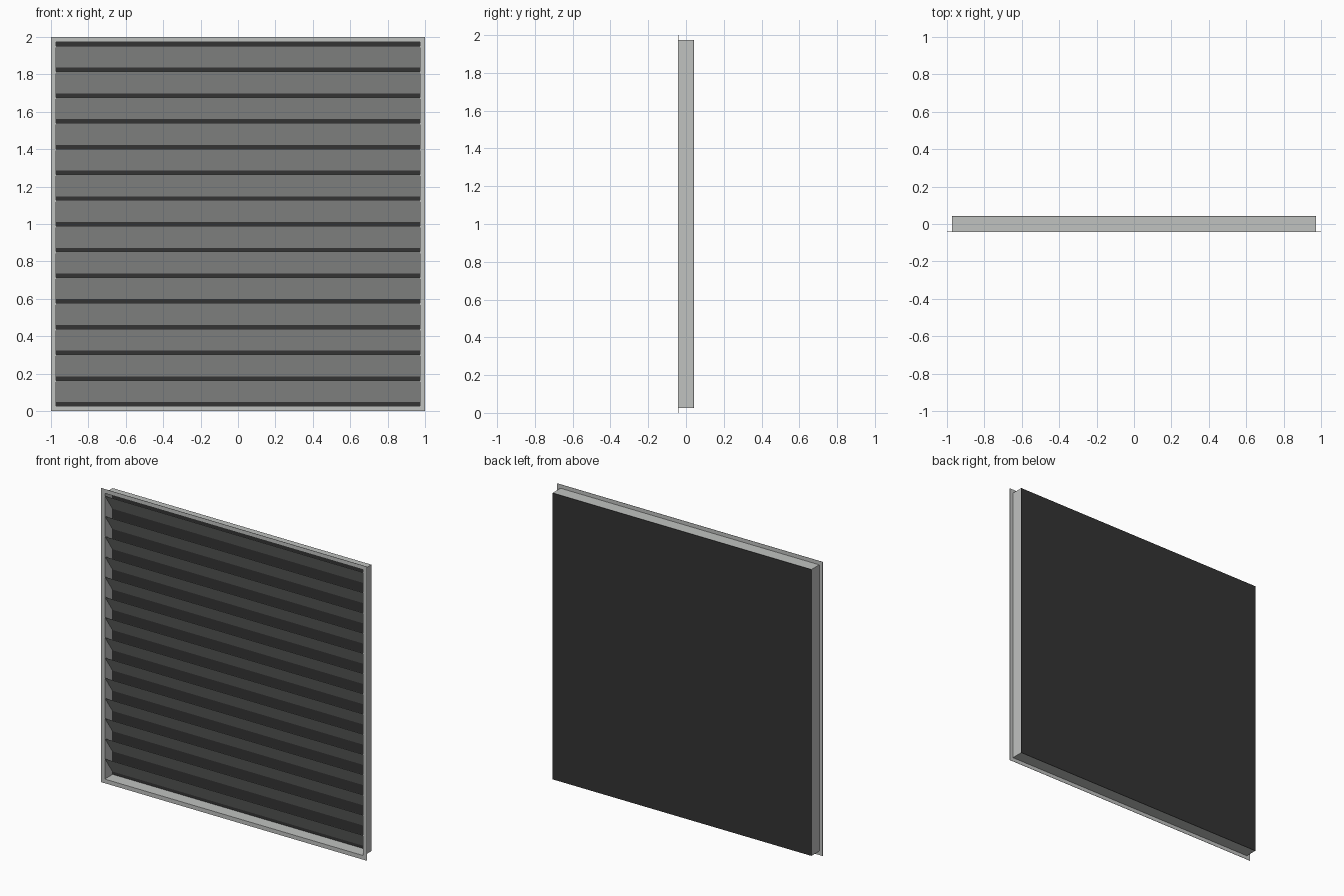
import bpy
import bmesh

cube = bpy.data.objects.get("Cube")
if cube:
    bpy.data.objects.remove(cube, do_unlink=True)

FRONT, BACK = -0.043, 0.043   # depth range
HALF = 0.974                  # half size of the sleeve
SHEET = 0.002                 # sheet metal thickness
SLATS, PITCH, RISE = 14, 0.1375, 0.1165


def material(name, colour):
    mat = bpy.data.materials.new(name)
    mat.use_nodes = True
    mat.diffuse_color = colour
    bsdf = mat.node_tree.nodes["Principled BSDF"]
    bsdf.inputs["Base Color"].default_value = colour
    bsdf.inputs["Roughness"].default_value = 0.6
    return mat


def finish(name, bm, mat):
    bmesh.ops.recalc_face_normals(bm, faces=bm.faces)
    mesh = bpy.data.meshes.new(name)
    bm.to_mesh(mesh)
    bm.free()
    mesh.materials.append(mat)
    obj = bpy.data.objects.new(name, mesh)
    bpy.context.collection.objects.link(obj)
    return obj


def square_ring(name, outer, inner, y0, y1, mat):
    """Sweep a rectangular section round a square opening, mitred at corners."""
    bm = bmesh.new()
    section = [(outer, y0), (outer, y1), (inner, y1), (inner, y0)]
    corners = [(-1, -1), (1, -1), (1, 1), (-1, 1)]
    loops = [[bm.verts.new((sx * h, y, 1 + sz * h)) for h, y in section]
             for sx, sz in corners]
    for i in range(4):
        a, b = loops[i], loops[(i + 1) % 4]
        for j in range(4):
            k = (j + 1) % 4
            bm.faces.new((a[j], a[k], b[k], b[j]))
    return finish(name, bm, mat)


def extruded(name, profile, half_width, mat):
    """Extrude a closed (y, z) profile along x."""
    bm = bmesh.new()
    face = bm.faces.new([bm.verts.new((-half_width, y, z)) for y, z in profile])
    out = bmesh.ops.extrude_face_region(bm, geom=[face])
    verts = [v for v in out["geom"] if isinstance(v, bmesh.types.BMVert)]
    bmesh.ops.translate(bm, verts=verts, vec=(2 * half_width, 0, 0))
    return finish(name, bm, mat)


metal = material("light grey metal", (0.53, 0.54, 0.53, 1))
dark = material("dark backing", (0.033, 0.033, 0.033, 1))

# Frame: front flange and the sleeve behind it
square_ring("front_flange", 1.0, HALF - SHEET, FRONT, FRONT + SHEET, metal)
square_ring("sleeve", HALF, HALF - SHEET, FRONT + SHEET, BACK - SHEET, metal)

# Backing sheet closing the sleeve
extruded("backing", [(BACK - SHEET, 1 - HALF), (BACK, 1 - HALF),
                     (BACK, 1 + HALF), (BACK - SHEET, 1 + HALF)], HALF, dark)

# Sloping slats, top edge at the front and bottom edge at the back
y_top, y_bottom = FRONT + SHEET, BACK - 2 * SHEET
for i in range(SLATS):
    z = 0.048 + i * PITCH
    extruded(f"slat_{i + 1}", [(y_bottom, z), (y_bottom + SHEET, z),
                               (y_top + SHEET, z + RISE), (y_top, z + RISE)],
             HALF - SHEET, metal)
